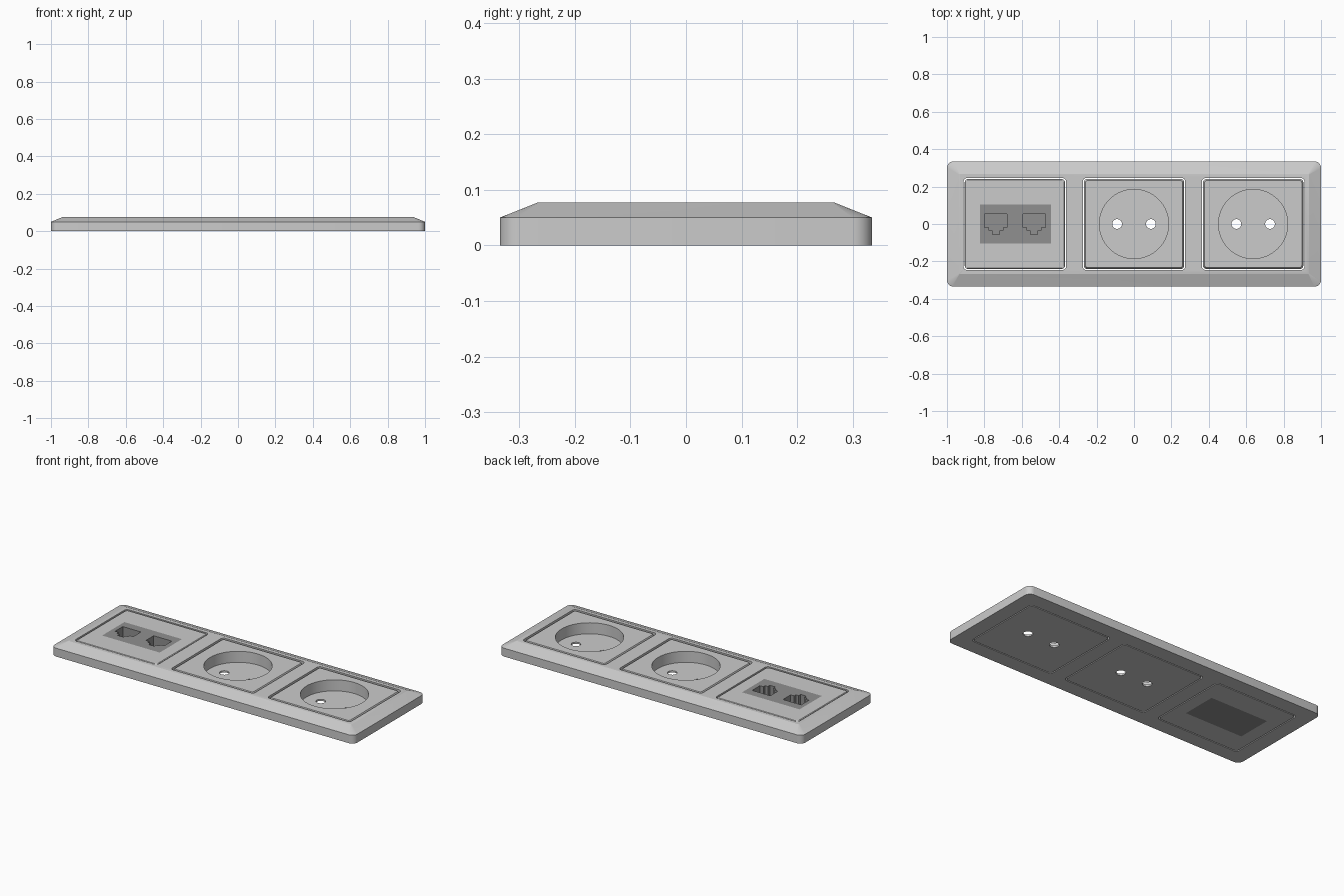
import bpy, bmesh, math

if "Cube" in bpy.data.objects:
    bpy.data.objects.remove(bpy.data.objects["Cube"])

TOP = 0.077
SPACING = 0.637


def rounded_rect(hx, hy, r, n=6):
    pts = []
    for i, (sx, sy) in enumerate([(1, 1), (-1, 1), (-1, -1), (1, -1)]):
        for k in range(n + 1):
            a = math.pi / 2 * (i + k / n)
            pts.append((sx * (hx - r) + r * math.cos(a), sy * (hy - r) + r * math.sin(a)))
    return pts


def circle(r, n=64):
    return [(r * math.cos(2 * math.pi * i / n), r * math.sin(2 * math.pi * i / n)) for i in range(n)]


def loft(name, layers, cx=0.0, cy=0.0):
    """Closed solid through (outline, z) layers of equal point count."""
    bm = bmesh.new()
    rings = [[bm.verts.new((x + cx, y + cy, z)) for x, y in pts] for pts, z in layers]
    n = len(rings[0])
    for a, b in zip(rings, rings[1:]):
        for i in range(n):
            j = (i + 1) % n
            bm.faces.new((a[i], a[j], b[j], b[i]))
    bm.faces.new(rings[0][::-1])
    bm.faces.new(rings[-1])
    bmesh.ops.recalc_face_normals(bm, faces=bm.faces)
    me = bpy.data.meshes.new(name)
    bm.to_mesh(me)
    bm.free()
    ob = bpy.data.objects.new(name, me)
    bpy.context.collection.objects.link(ob)
    return ob


def prism(pts, z0, z1, cx=0.0, cy=0.0, name="cutter"):
    return loft(name, [(pts, z0), (pts, z1)], cx, cy)


def select(ob):
    bpy.ops.object.select_all(action='DESELECT')
    bpy.context.view_layer.objects.active = ob
    ob.select_set(True)


def cut(ob, cutters):
    select(ob)
    for c in cutters:
        c.hide_render = True
        m = ob.modifiers.new("cut", 'BOOLEAN')
        m.operation = 'DIFFERENCE'
        m.solver = 'EXACT'
        m.object = c
        bpy.ops.object.modifier_apply(modifier=m.name)
        bpy.data.objects.remove(c, do_unlink=True)
    bpy.ops.object.shade_smooth_by_angle(angle=math.radians(20))


# Bevelled frame with three openings
frame = loft("frame", [(rounded_rect(1.0, 0.335, 0.035), 0),
                       (rounded_rect(1.0, 0.335, 0.035), 0.05),
                       (rounded_rect(0.935, 0.267, 0.003), TOP)])
opening = rounded_rect(0.274, 0.246, 0.02)
cut(frame, [prism(opening, -0.1, 0.2, x) for x in (-SPACING, 0, SPACING)])

# Power socket inserts: round well and two pin holes
for name, x in (("middle_socket", 0), ("right_socket", SPACING)):
    body = rounded_rect(0.268, 0.240, 0.017)
    sock = loft(name, [(body, 0), (body, 0.062),
                       (rounded_rect(0.260, 0.232, 0.012), TOP - 0.001)], x)
    cut(sock, [prism(circle(0.185), 0.01, 0.2, x)] +
        [prism(circle(0.026, 32), -0.1, 0.2, x + s * 0.09) for s in (-1, 1)])

# Data plate with a window for the jack block
body = rounded_rect(0.268, 0.240, 0.017)
plate = loft("data_plate", [(body, 0), (body, TOP - 0.004),
                            (rounded_rect(0.264, 0.236, 0.014), TOP - 0.001)], -SPACING)
block = [(0.19, 0.105), (-0.19, 0.105), (-0.19, -0.105), (0.19, -0.105)]
cut(plate, [prism(block, -0.1, 0.2, -0.634)])

# Dark jack block with two stepped ports
jacks = prism(block, 0, TOP - 0.001, -0.634, name="jack_block")
half = [(0.060, 0.053), (0.060, -0.020), (0.037, -0.020), (0.037, -0.036),
        (0.019, -0.036), (0.019, -0.055)]
port = half + [(-x, y) for x, y in reversed(half)]
cut(jacks, [prism(port, 0.012, 0.2, x) for x in (-0.738, -0.534)])
dark = bpy.data.materials.new("dark_grey")
dark.diffuse_color = (0.28, 0.28, 0.28, 1)
dark.use_nodes = True
dark.node_tree.nodes["Principled BSDF"].inputs["Base Color"].default_value = dark.diffuse_color
jacks.data.materials.clear()
jacks.data.materials.append(dark)
